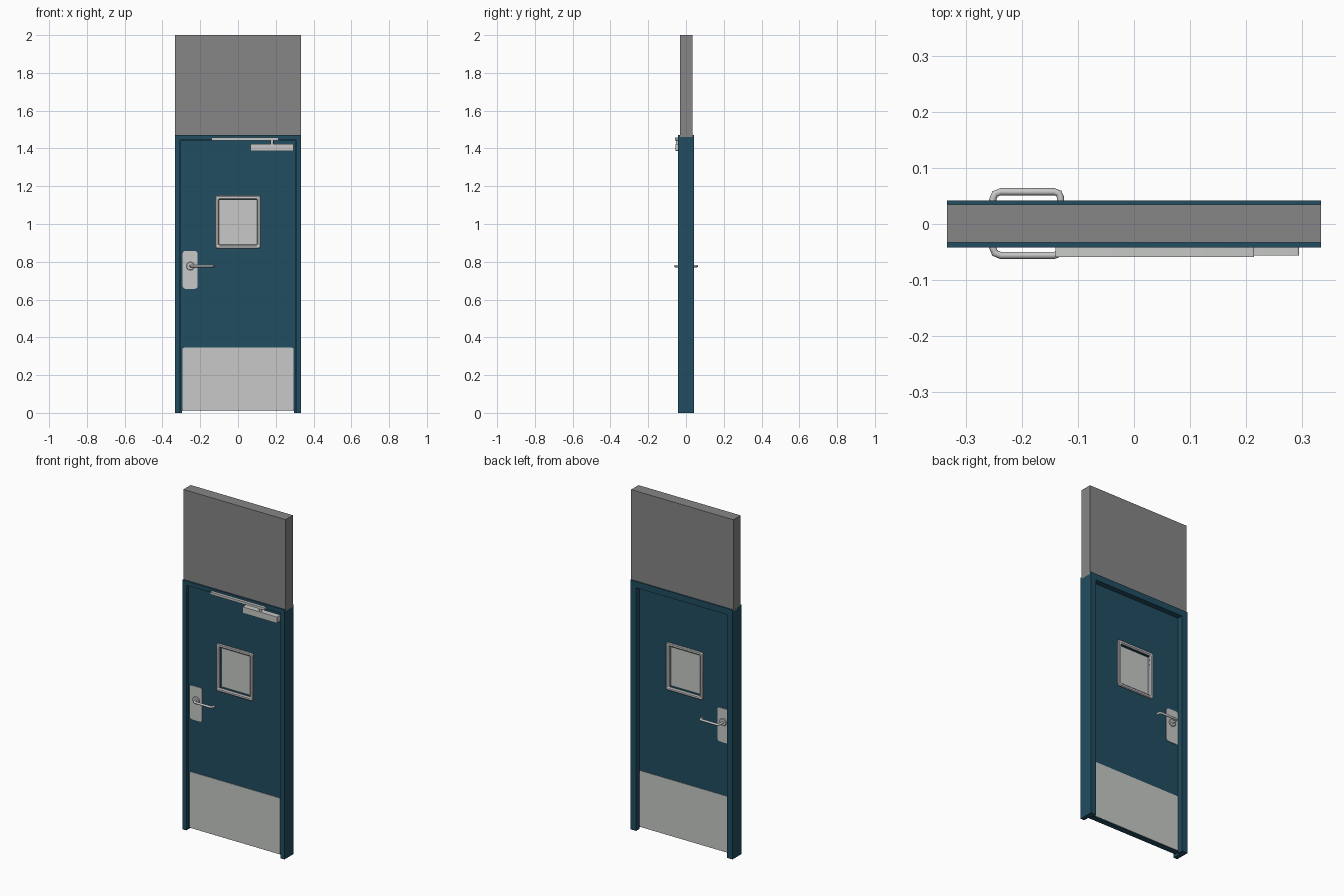
import bpy, bmesh, math
from mathutils import Vector

if "Cube" in bpy.data.objects:
    bpy.data.objects.remove(bpy.data.objects["Cube"])


def material(name, rgb):
    m = bpy.data.materials.new(name)
    m.diffuse_color = (*rgb, 1)
    m.use_nodes = True
    m.node_tree.nodes["Principled BSDF"].inputs["Base Color"].default_value = m.diffuse_color
    return m


BLUE = material("door blue", (0.0150, 0.0740, 0.1190))
GREY = material("wall grey", (0.238, 0.236, 0.242))
STEEL = material("brushed steel", (0.571, 0.584, 0.571))


def finish(name, bm, mat, smooth=True):
    bmesh.ops.recalc_face_normals(bm, faces=bm.faces)
    me = bpy.data.meshes.new(name)
    bm.to_mesh(me)
    bm.free()
    me.materials.append(mat)
    ob = bpy.data.objects.new(name, me)
    bpy.context.collection.objects.link(ob)
    if smooth:
        bpy.ops.object.select_all(action='DESELECT')
        ob.select_set(True)
        bpy.context.view_layer.objects.active = ob
        bpy.ops.object.shade_smooth_by_angle(angle=math.radians(35))
    return ob


def loft(name, loops, mat, ring=False, smooth=True):
    """Skin equal-length closed loops; wrap into a ring or cap both ends."""
    bm = bmesh.new()
    rows = [[bm.verts.new(p) for p in loop] for loop in loops]
    pairs = list(zip(rows, rows[1:])) + ([(rows[-1], rows[0])] if ring else [])
    for a, b in pairs:
        for i in range(len(a)):
            j = (i + 1) % len(a)
            bm.faces.new((a[i], a[j], b[j], b[i]))
    if not ring:
        bm.faces.new(rows[0])
        bm.faces.new(rows[-1])
    return finish(name, bm, mat, smooth)


def rect(x0, x1, z0, z1, y, r=0.0, n=4):
    """Rectangle in the door plane with optional rounded corners."""
    pts = []
    for cx, cz, a in ((x1 - r, z1 - r, 0), (x0 + r, z1 - r, 90),
                      (x0 + r, z0 + r, 180), (x1 - r, z0 + r, 270)):
        for k in range(n + 1) if r else (0,):
            t = math.radians(a + 90 * k / n)
            pts.append((cx + r * math.cos(t), y, cz + r * math.sin(t)))
    return pts


def plate(name, x0, x1, z0, z1, y0, y1, mat, r=0.0):
    return loft(name, [rect(x0, x1, z0, z1, y, r) for y in (y0, y1)], mat)


def circle(x, z, y, r, n=24):
    return [(x + r * math.cos(2 * math.pi * k / n), y,
             z + r * math.sin(2 * math.pi * k / n)) for k in range(n)]


# wall panel above the door
W, H = 0.333, 1.47
plate("wall_panel", -W, W, 1.46, 2.0, -0.033, 0.035, GREY)

# steel frame: rebated section mitred round jambs and head
section = [(0, -0.042), (0.025, -0.042), (0.025, 0.010),
           (0.037, 0.010), (0.037, 0.042), (0, 0.042)]
stations = ((-1, 0), (-1, 1), (1, 1), (1, 0))
loft("door_frame", [[(s * (W - d), y, (H - d) * t) for d, y in section]
                    for s, t in stations], BLUE, smooth=False)

# door leaf with window opening
F, B = -0.025, 0.009            # leaf front and back faces
outer, hole = (-0.305, 0.305, 0.012, 1.441), (-0.10, 0.10, 0.892, 1.128)
loft("door_leaf", [rect(*outer, F), rect(*outer, B), rect(*hole, B),
                   rect(*hole, F)], BLUE, ring=True, smooth=False)
plate("window_pane", -0.101, 0.101, 0.891, 1.129, -0.012, -0.004, STEEL)

# parts fitted on both faces
for side, y, s in (("front", F, -1), ("back", B, 1)):
    def trim(d, dy, r):
        return rect(-0.12 + d, 0.12 - d, 0.870 + d, 1.150 - d, y + s * dy, r)
    loft("window_trim_" + side,
         [trim(0, 0, 0.012), trim(0, 0.005, 0.012), trim(0.004, 0.009, 0.009),
          trim(0.014, 0.009, 0.004), trim(0.020, 0.004, 0.002),
          trim(0.020, -0.008, 0.002)], STEEL, ring=True)
    plate("kick_plate_" + side, -0.294, 0.294, 0.014, 0.345,
          y, y + s * 0.003, STEEL, 0.010)
    plate("lock_plate_" + side, -0.293, -0.214, 0.657, 0.857,
          y, y + s * 0.004, STEEL, 0.014)
    loft("handle_rose_" + side,
         [circle(-0.252, 0.777, y + s * d, r) for d, r in
          ((0, 0.022), (0.008, 0.022), (0.011, 0.019))], STEEL)

    # lever handle: round bar bent out, along and back
    reach = 0.0575 if s > 0 else -0.0560
    path = [(-0.252, y), (-0.252, reach - s * 0.014), (-0.248, reach - s * 0.004),
            (-0.238, reach), (-0.142, reach), (-0.134, reach - s * 0.003),
            (-0.131, reach - s * 0.010), (-0.131, reach - s * 0.022)]
    rings = []
    for i, p in enumerate(path):
        a, b = Vector(path[max(i - 1, 0)]), Vector(path[min(i + 1, len(path) - 1)])
        t = (b - a).normalized()
        rings.append([(p[0] - t.y * 0.0065 * math.cos(q), p[1] + t.x * 0.0065 * math.cos(q),
                       0.777 + 0.0065 * math.sin(q))
                      for q in (2 * math.pi * k / 12 for k in range(12))])
    loft("lever_handle_" + side, rings, STEEL)

# door closer: body on the leaf, slide rail on the head, pivot between
plate("closer_body", 0.067, 0.294, 1.387, 1.424, F, -0.056, STEEL, 0.003)
plate("closer_rail", -0.14, 0.214, 1.443, 1.457, -0.042, -0.059, STEEL, 0.002)
loft("closer_pivot", [[(0.18 + 0.008 * math.cos(a), -0.046 + 0.008 * math.sin(a), z)
                       for a in (2 * math.pi * k / 16 for k in range(16))]
                      for z in (1.42, 1.445)], STEEL)
